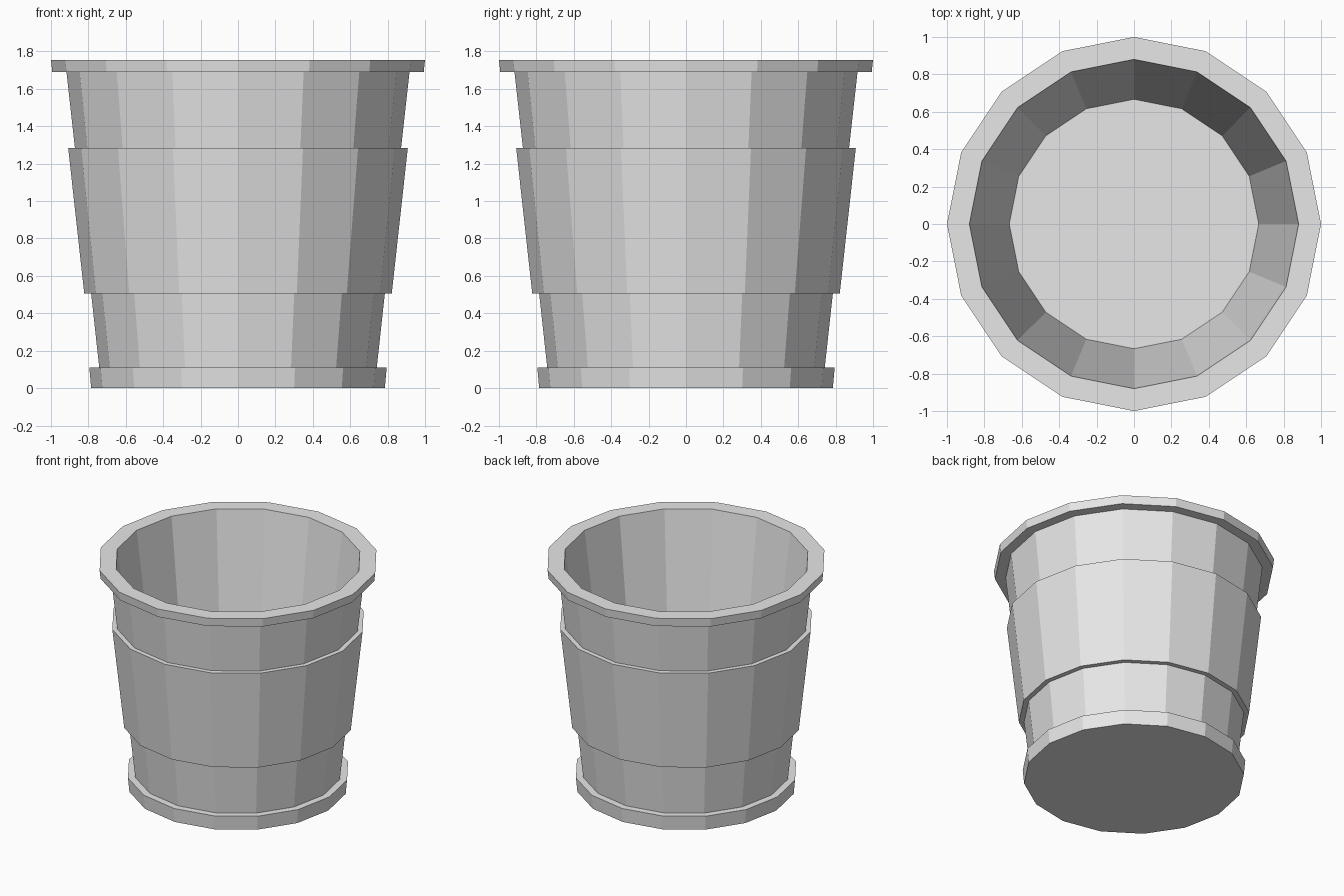
import bpy, bmesh
from math import cos, sin, tau

cube = bpy.data.objects.get("Cube")
if cube:
    bpy.data.objects.remove(cube, do_unlink=True)

SIDES = 16

grey = bpy.data.materials.new("plain grey")
grey.use_nodes = True
grey.diffuse_color = (0.8, 0.8, 0.8, 1)
grey.node_tree.nodes["Principled BSDF"].inputs["Base Color"].default_value = (0.8, 0.8, 0.8, 1)


def lathe(name, profile):
    """Turn an open (radius, height) profile around z and cap both ends."""
    bm = bmesh.new()
    rings = [[bm.verts.new((r * cos(tau * i / SIDES), r * sin(tau * i / SIDES), z))
              for i in range(SIDES)] for r, z in profile]
    for low, high in zip(rings, rings[1:]):
        for i in range(SIDES):
            j = (i + 1) % SIDES
            bm.faces.new((low[i], low[j], high[j], high[i]))
    bm.faces.new(rings[0][::-1])
    bm.faces.new(rings[-1])
    bmesh.ops.recalc_face_normals(bm, faces=bm.faces)
    mesh = bpy.data.meshes.new(name)
    bm.to_mesh(mesh)
    bm.free()
    mesh.materials.append(grey)
    obj = bpy.data.objects.new(name, mesh)
    bpy.context.collection.objects.link(obj)
    return obj


foot = [(0.785, 0), (0.795, 0.11)]
lower_wall = [(0.742, 0.11), (0.785, 0.505)]
middle_band = [(0.822, 0.505), (0.908, 1.285)]
upper_wall = [(0.872, 1.285), (0.917, 1.69)]
rim = [(0.993, 1.69), (1.0, 1.755)]
hollow = [(0.88, 1.755), (0.667, 0.08)]

lathe("flower_pot", foot + lower_wall + middle_band + upper_wall + rim + hollow)
